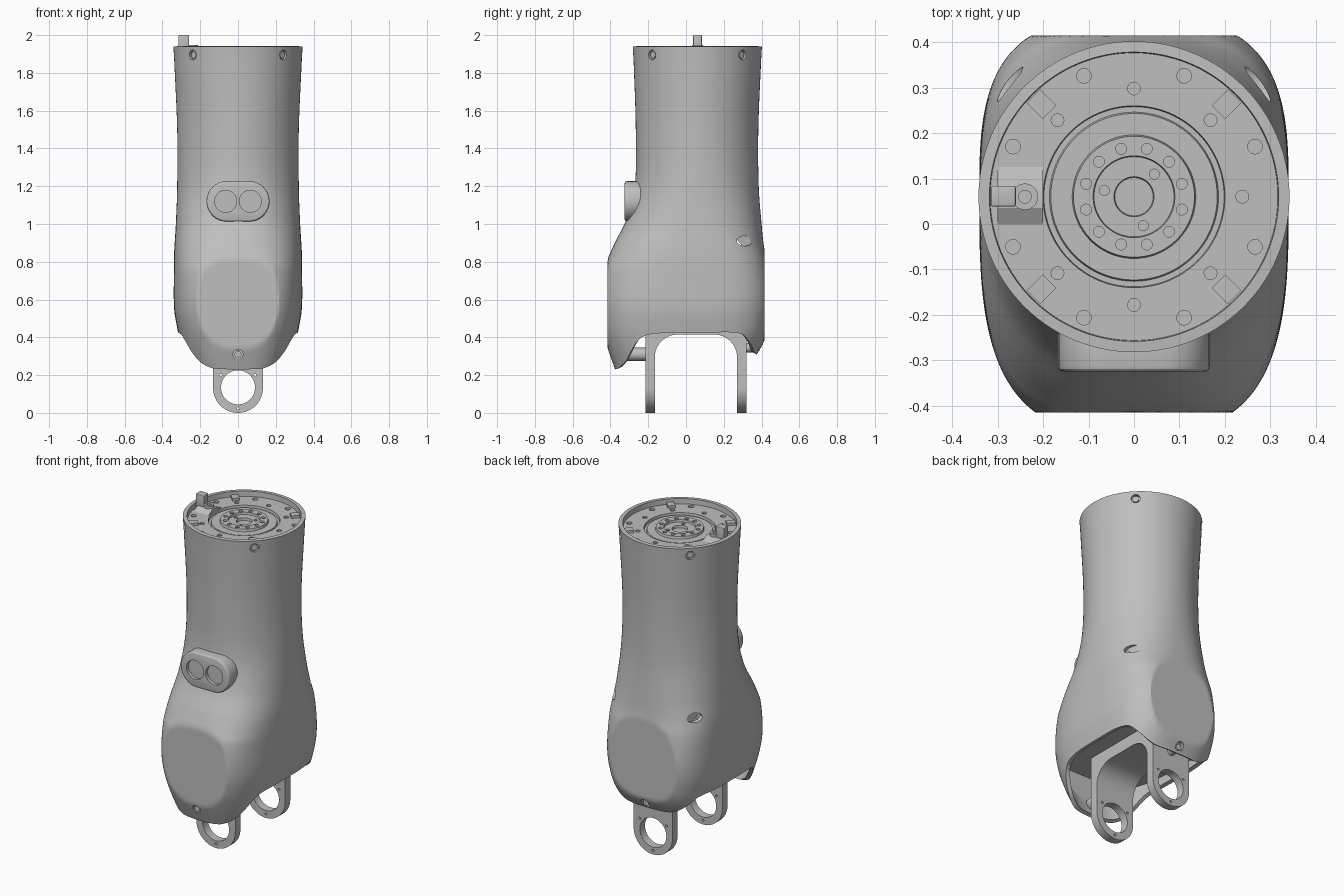
import bpy, bmesh, math
from mathutils import Vector, Matrix

if "Cube" in bpy.data.objects:
    bpy.data.objects.remove(bpy.data.objects["Cube"], do_unlink=True)

CY = 0.06          # tube axis in y
TOP = 1.94         # rim height
FLAT = 0.415       # flat front and back pads
parts = []


def smooth_table(table):
    """Smooth interpolation through (key, value) pairs sorted by key."""
    def f(t):
        t = min(max(t, table[0][0]), table[-1][0])
        i = max(k for k in range(len(table) - 1) if table[k][0] <= t)

        def slope(k):
            a, b = table[max(k - 1, 0)], table[min(k + 1, len(table) - 1)]
            return (b[1] - a[1]) / (b[0] - a[0])
        (x0, y0), (x1, y1) = table[i], table[i + 1]
        h = x1 - x0
        s = (t - x0) / h
        return ((1 + 2 * s) * (1 - s) ** 2 * y0 + s * s * (3 - 2 * s) * y1
                + h * s * (1 - s) * ((1 - s) * slope(i) - s * slope(i + 1)))
    return f


half_width = smooth_table([(.2, .25), (.33, .295), (.45, .322), (.55, .338), (.7, .34), (.85, .338),
                           (1, .329), (1.2, .322), (1.5, .322), (1.85, .337), (TOP, .342)])
front_depth = smooth_table([(.23, .435), (.35, .478), (.45, .508), (.6, .52), (.76, .50), (.815, .475),
                            (.9, .437), (1.03, .373), (1.2, .331), (1.5, .326), (1.85, .337), (TOP, .342)])
back_depth = smooth_table([(.31, .315), (.38, .355), (.45, .38), (.62, .395), (.8, .372), (.88, .353),
                           (1, .34), (1.2, .325), (1.5, .323), (1.85, .337), (TOP, .342)])
squareness = smooth_table([(.2, 3), (.55, 3.1), (.8, 3), (1, 2.4), (1.3, 2), (TOP, 2)])
bottom_edge = smooth_table([(0, .23), (20, .235), (30, .25), (40, .275), (50, .325), (60, .385), (69, .415),
                            (90, .425), (118, .42), (135, .37), (150, .33), (162, .313), (180, .31)])


def surface(phi, z):
    """Point on the outer skin; phi runs from the front towards +x."""
    s, c, e = math.sin(phi), math.cos(phi), 2 / squareness(z)
    depth = front_depth(z) if c > 0 else back_depth(z)
    x = math.copysign(abs(s) ** e, s) * half_width(z)
    y = CY - math.copysign(abs(c) ** e, c) * depth
    return Vector((x, min(max(y, -FLAT), FLAT), z))


def make(name, bm, normals=True):
    if normals:
        bmesh.ops.recalc_face_normals(bm, faces=bm.faces)
    me = bpy.data.meshes.new(name)
    bm.to_mesh(me)
    bm.free()
    ob = bpy.data.objects.new(name, me)
    bpy.context.scene.collection.objects.link(ob)
    parts.append(ob)
    return ob


def bake(ob):
    bpy.context.view_layer.update()
    dg = bpy.context.evaluated_depsgraph_get()
    me = bpy.data.meshes.new_from_object(ob.evaluated_get(dg))
    ob.modifiers.clear()
    ob.data = me


def boolean(ob, bm, operation='DIFFERENCE'):
    cutter = make("cutter", bm)
    cutter.hide_render = True
    mod = ob.modifiers.new("cut", 'BOOLEAN')
    mod.operation, mod.solver, mod.object = operation, 'EXACT', cutter
    bake(ob)
    parts.remove(cutter)
    bpy.data.objects.remove(cutter, do_unlink=True)


def bevel(ob, width):
    mod = ob.modifiers.new("bevel", 'BEVEL')
    mod.width, mod.segments, mod.limit_method = width, 3, 'ANGLE'
    bake(ob)


def rod(bm, p, direction, r, length, seg=24, flatten=1):
    """Cylinder centred on p along a direction."""
    m = Matrix.Translation(p) @ Vector(direction).to_track_quat('Z', 'Y').to_matrix().to_4x4()
    bmesh.ops.create_cone(bm, cap_ends=True, segments=seg, radius1=r, radius2=r, depth=length,
                          matrix=m @ Matrix.Diagonal((1, flatten, 1, 1)))


def prism(points, axis, lo, hi):
    """Extrude a 2D outline along an axis."""
    bm = bmesh.new()
    loops = [[bm.verts.new((p[:axis] + (d,) + p[axis:])) for p in points] for d in (lo, hi)]
    n = len(points)
    for loop in loops:
        bm.faces.new(loop)
    for i in range(n):
        k = (i + 1) % n
        bm.faces.new((loops[0][i], loops[0][k], loops[1][k], loops[1][i]))
    return bm


def arc(cx, cy, r, a0, a1, n=16):
    return [(cx + r * math.cos(math.radians(a0 + (a1 - a0) * i / n)),
             cy + r * math.sin(math.radians(a0 + (a1 - a0) * i / n))) for i in range(n + 1)]


def polar(r, deg, z):
    return Vector((r * math.cos(math.radians(deg)), CY + r * math.sin(math.radians(deg)), z))


# Outer housing: lofted skin with a scalloped bottom edge
COLS, ROWS = 192, 90
bm = bmesh.new()
grid = []
for j in range(ROWS + 1):
    row = []
    for i in range(COLS):
        deg = 360 * i / COLS
        zb = bottom_edge(min(deg, 360 - deg))
        row.append(bm.verts.new(surface(math.radians(deg), TOP + (zb - TOP) * j / ROWS)))
    grid.append(row)
for j in range(ROWS):
    for i in range(COLS):
        k = (i + 1) % COLS
        bm.faces.new((grid[j + 1][i], grid[j + 1][k], grid[j][k], grid[j][i]))
housing = make("housing", bm, normals=False)
mod = housing.modifiers.new("wall", 'SOLIDIFY')
mod.thickness, mod.offset = 0.024, -1
bake(housing)

# Screw pockets and side finger slots in the housing, with recessed screw heads
holes, heads = bmesh.new(), bmesh.new()
spots = [(45 + 90 * k, 1.895) for k in range(4)] + [(0, .31), (180, .345)]
for deg, z in spots:
    phi = math.radians(deg)
    p, d = surface(phi, z), Vector((math.sin(phi), -math.cos(phi), 0))
    rod(holes, p, d, .026, .034)
    rod(heads, p - d * .014, d, .018, .014)
for side in (1, -1):
    phi = side * math.radians(130)
    rod(holes, surface(phi, .91), (side, .35, 0), .048, .034, 32, .55)
boolean(housing, holes)
make("housing_screws", heads)

# Inner deck closing the bottom of the housing
ring = [surface(2 * math.pi * i / 96, .5) for i in range(96)]
make("inner_deck", prism([(p.x * .96, p.y * .96) for p in ring], 2, .49, .51))

# Top flange: turned disc with stepped hub
profile = [(0, 1.84), (.321, 1.84), (.321, 1.91), (.2, 1.91), (.198, 1.893), (.186, 1.893), (.183, 1.903),
           (.136, 1.903), (.133, 1.918), (.09, 1.918), (.088, 1.905), (.044, 1.905), (.042, 1.89), (0, 1.89)]
bm = bmesh.new()
vs = [bm.verts.new((r, CY, z)) for r, z in profile]
es = [bm.edges.new(pair) for pair in zip(vs, vs[1:])]
bmesh.ops.spin(bm, geom=vs + es, cent=(0, CY, 0), axis=(0, 0, 1), angle=2 * math.pi, steps=96)
bmesh.ops.remove_doubles(bm, verts=bm.verts, dist=1e-4)
flange = make("top_flange", bm)
holes = bmesh.new()
up = (0, 0, 1)
for k in range(8):
    if k != 4:
        rod(holes, polar(.238, 45 * k, 1.91), up, .014, .016)
    rod(holes, polar(.288, 22.5 + 45 * k, 1.91), up, .016, .024)
for k in range(12):
    rod(holes, polar(.109, 15 + 30 * k, 1.918), up, .012, .024, 16)
for k in range(3):
    rod(holes, polar(.067, 48 + 120 * k, 1.905), up, .011, .016, 16)
boolean(flange, holes)

# Retaining clips around the flange
bm = bmesh.new()
for k in range(4):
    m = Matrix.Translation(polar(.288, 45 + 90 * k, 1.915)) @ Matrix.Rotation(math.radians(45 + 90 * k), 4, 'Z')
    bmesh.ops.create_cube(bm, size=1, matrix=m @ Matrix.Diagonal((.05, .042, .02, 1)))
make("flange_clips", bm)

# Cable connector on a sloped base
make("connector_base", prism([(-.01, 1.905), (.035, 1.93), (.085, 1.93), (.135, 1.905)], 0, -.3, -.2))
bm = prism([(-.315, .038), (-.26, .038), (-.26, .084), (-.315, .084)], 2, 1.92, 2.0)
bevel(make("connector_post", bm), .005)
bm = bmesh.new()
rod(bm, (-.24, CY, 1.93), up, .029, .034, 32)
connector = make("connector_socket", bm)
bm = bmesh.new()
rod(bm, (-.24, CY, 1.95), up, .014, .03)
boolean(connector, bm)

# Twin-lens sensor pod on the front
pod = make("sensor_pod", prism(arc(.06, 1.12, .107, -90, 90) + arc(-.06, 1.12, .107, 90, 270), 1, -.325, -.23))
bevel(pod, .012)
bm = bmesh.new()
for x in (-.065, .065):
    rod(bm, (x, -.325, 1.12), (0, 1, 0), .058, .04, 48)
boolean(pod, bm)

# Clevis bracket: arched profile trimmed to two round-ended lugs
arch = ([(-.215, -.01), (-.165, -.01)] + arc(-.045, .295, .12, 180, 90, 10)
        + arc(.15, .295, .12, 90, 0, 10) + [(.27, -.01), (.32, -.01), (.32, .49), (-.215, .49)])
bracket = make("clevis_bracket", prism(arch, 0, -.2, .2))
boolean(bracket, prism(arc(0, .132, .132, 180, 360, 40) + [(.132, .5), (-.132, .5)], 1, -.4, .4), 'INTERSECT')
bm = bmesh.new()
rod(bm, (0, 0, .135), (0, 1, 0), .09, 1, 64)
for deg in (35, 145, 270):
    a = math.radians(deg)
    rod(bm, (.111 * math.cos(a), 0, .135 + .111 * math.sin(a)), (0, 1, 0), .007, 1, 12)
boolean(bracket, bm)

# Screw bosses joining the lugs to the housing flaps
bm = bmesh.new()
rod(bm, (0, -.285, .31), (0, 1, 0), .035, .17, 32)
rod(bm, (0, .335, .345), (0, 1, 0), .024, .05, 32)
make("screw_bosses", bm)

# One grey finish, smooth shading with sharp edges kept
grey = bpy.data.materials.new("matte grey")
grey.use_nodes = True
colour = (.52, .52, .52, 1)
grey.diffuse_color = colour
grey.node_tree.nodes["Principled BSDF"].inputs["Base Color"].default_value = colour
for ob in parts:
    me = ob.data
    me.materials.clear()
    me.materials.append(grey)
    for poly in me.polygons:
        poly.material_index = 0
        poly.use_smooth = True
    me.set_sharp_from_angle(angle=math.radians(28))
